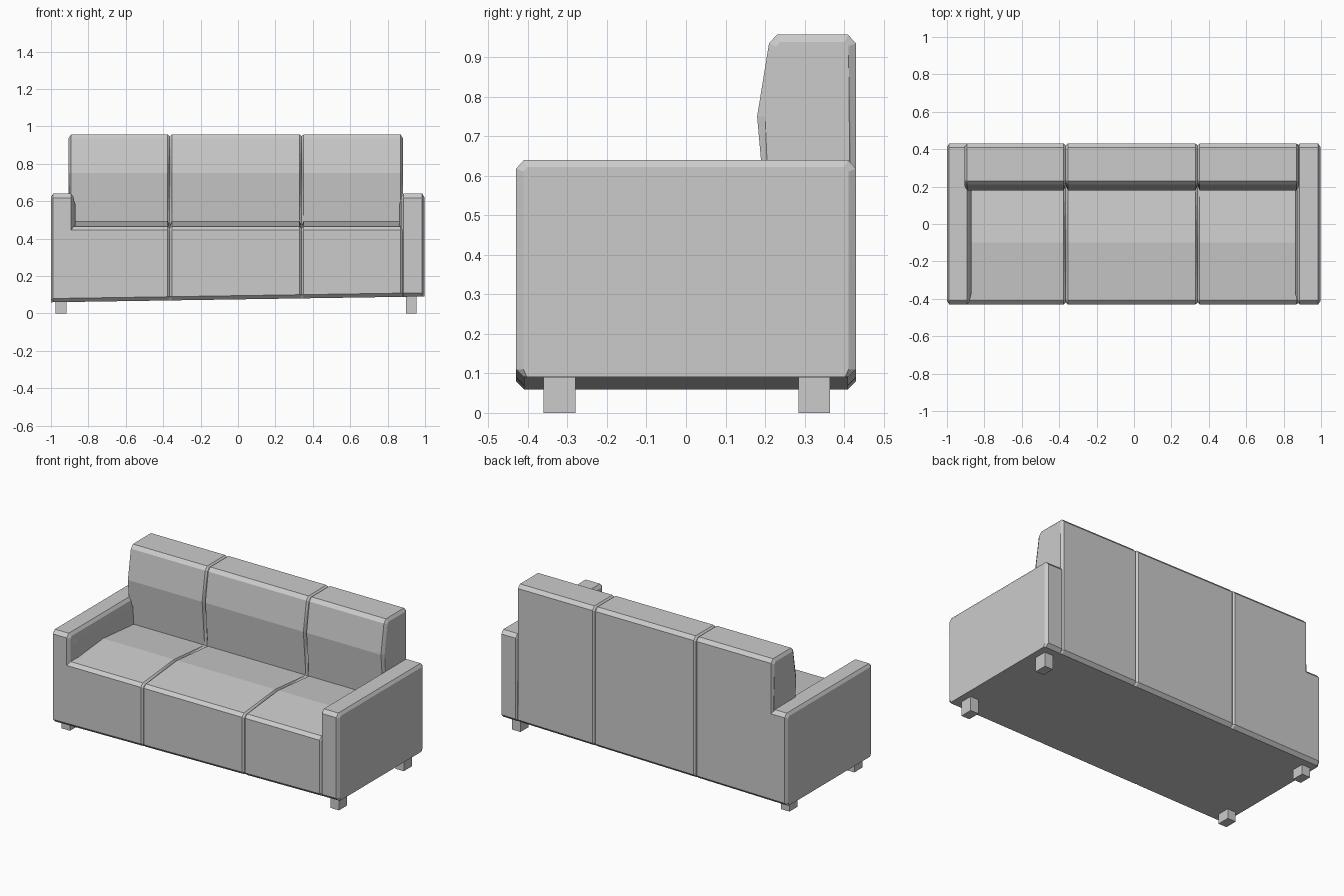
import bpy, bmesh
from mathutils import Vector

if "Cube" in bpy.data.objects:
    bpy.data.objects.remove(bpy.data.objects["Cube"])


def base_z(x):
    # the underside rises gently from left to right
    return 0.075 + 0.0155 * x


def loft(name, profile, stations):
    """Loft a clockwise (y, z) profile along x. Each station is
    (x, inset above arm height, inset below arm height, extra dip of puffed points)."""
    n = len(profile)
    pts = [Vector(p[:2]) for p in profile]
    normals = []
    for i in range(n):
        a = (pts[i] - pts[i - 1]).normalized()
        b = (pts[(i + 1) % n] - pts[i]).normalized()
        normals.append(Vector((-(a.y + b.y), a.x + b.x)).normalized())
    bm = bmesh.new()
    rings = []
    for x, high, low, dip in stations:
        ring = []
        for p, nrm, src in zip(pts, normals, profile):
            d = high if p.y > 0.48 else low
            if len(src) > 2:
                d += dip
            q = p - nrm * d
            if p.y < 0.1:
                q.y = p.y + base_z(x)
                if p.y > 0:
                    q.y -= 0
            ring.append(bm.verts.new((x, q.x, q.y)))
        rings.append(ring)
    for r, s in zip(rings, rings[1:]):
        for i in range(n):
            j = (i + 1) % n
            bm.faces.new((r[i], r[j], s[j], s[i]))
    bm.faces.new(rings[0])
    bm.faces.new(rings[-1])
    bmesh.ops.recalc_face_normals(bm, faces=bm.faces)
    bmesh.ops.triangulate(bm, faces=bm.faces)
    mesh = bpy.data.meshes.new(name)
    bm.to_mesh(mesh)
    bm.free()
    obj = bpy.data.objects.new(name, mesh)
    bpy.context.collection.objects.link(obj)
    return obj


# seat and back in one L-shaped section, with two seams and puffed cushions
# (z values under 0.1 are heights above the sloping underside)
body_profile = [
    (-0.41, 0.0), (-0.43, 0.02), (-0.43, 0.445), (-0.41, 0.465),
    (-0.10, 0.495, 1), (0.205, 0.468), (0.18, 0.75, 1), (0.21, 0.935),
    (0.23, 0.957), (0.41, 0.957), (0.43, 0.935), (0.43, 0.02), (0.41, 0.0),
]
body_stations = [(-0.905, 0.02, 0, 0), (-0.893, 0, 0, 0)]
for seam in (-0.365, 0.34):
    body_stations += [(seam - 0.011, 0, 0, 0), (seam, 0.011, 0.011, 0.014),
                      (seam + 0.011, 0, 0, 0)]
body_stations += [(0.869, 0, 0, 0), (0.881, 0.02, 0.012, 0)]
loft("seat_and_back", body_profile, body_stations)

# arms: chamfered slabs with a slightly padded inner face
arm_profile = [(-0.41, 0.0), (-0.43, 0.02), (-0.43, 0.618), (-0.41, 0.64),
               (0.41, 0.64), (0.43, 0.618), (0.43, 0.02), (0.41, 0.0)]


def arm(name, outer, inner):
    s = 1 if inner > outer else -1
    loft(name, arm_profile, [
        (outer, 0.02, 0.02, 0), (outer + s * 0.012, 0, 0, 0),
        (inner - s * 0.013, 0, 0, 0), (inner, 0.02, 0.02, 0),
        (inner + s * 0.010, 0.09, 0.09, 0)])


arm("left_arm", -1.0, -0.879)
arm("right_arm", 0.997, 0.872)

# square feet
for side, x in (("left", -0.947), ("right", 0.926)):
    for end, y in (("front", -0.32), ("back", 0.325)):
        bpy.ops.mesh.primitive_cube_add(size=1, location=(x, y, 0.05))
        foot = bpy.context.object
        foot.name = f"{end}_{side}_foot"
        foot.scale = (0.058, 0.08, 0.10)
